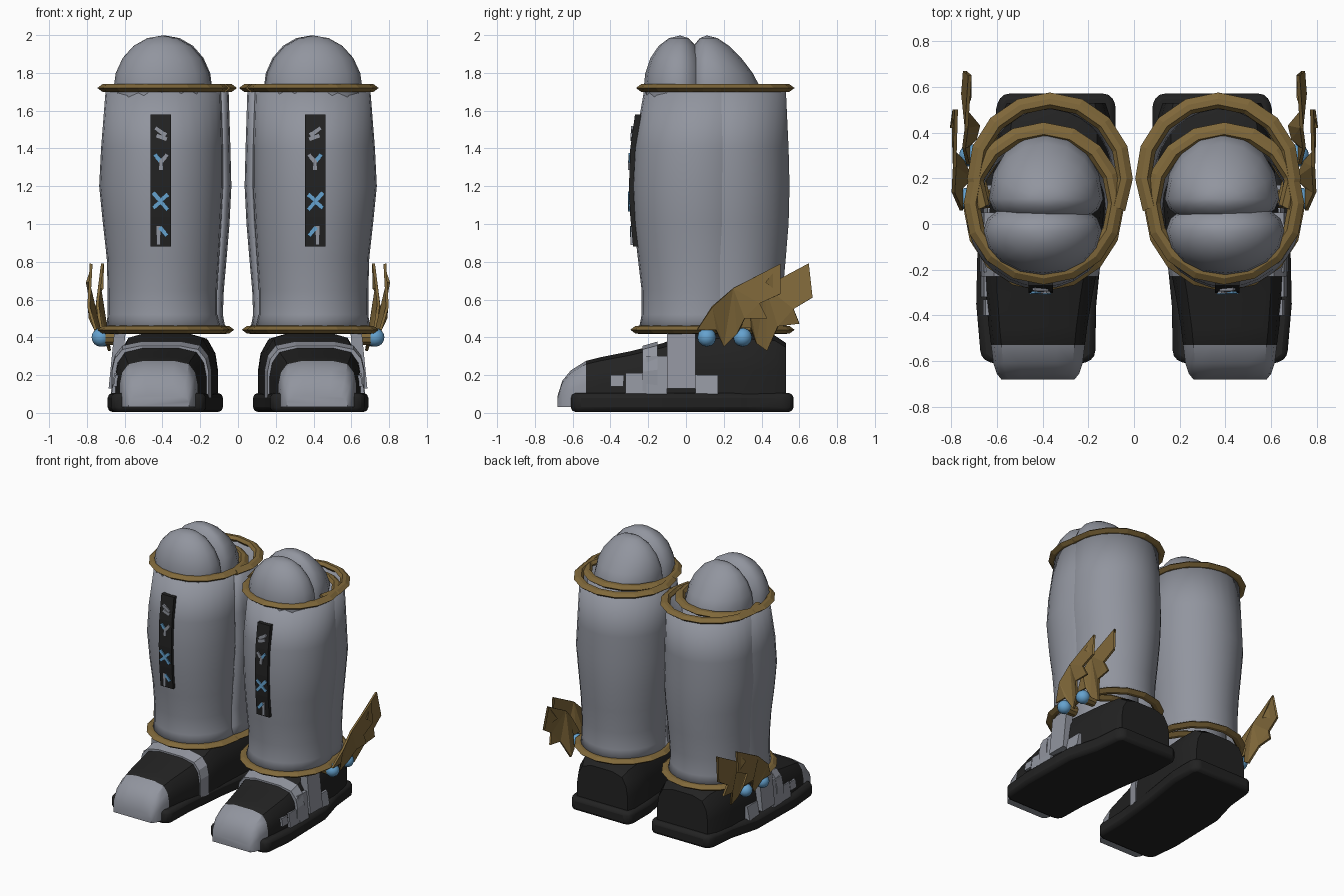
import bpy, bmesh, math
from mathutils import Matrix, Vector

if "Cube" in bpy.data.objects:
    bpy.data.objects.remove(bpy.data.objects["Cube"])


def material(name, rgb):
    m = bpy.data.materials.new(name)
    m.diffuse_color = (*rgb, 1)
    m.use_nodes = True
    m.node_tree.nodes["Principled BSDF"].inputs["Base Color"].default_value = m.diffuse_color
    return m


GREY = material("steel_grey", (0.285, 0.30, 0.345))
BLACK = material("black_leather", (0.016, 0.016, 0.016))
GOLD = material("old_gold", (0.215, 0.138, 0.042))
BLUE = material("gem_blue", (0.13, 0.36, 0.62))


def finish(bm, name, mats, smooth=None, thick=0, bevel=0):
    """Turn a bmesh of the right boot into an object mirrored to the left boot."""
    bmesh.ops.recalc_face_normals(bm, faces=bm.faces)
    me = bpy.data.meshes.new(name)
    bm.to_mesh(me)
    bm.free()
    for m in mats:
        me.materials.append(m)
    if smooth:
        me.shade_smooth()
        me.set_sharp_from_angle(angle=math.radians(smooth))
    ob = bpy.data.objects.new(name, me)
    bpy.context.collection.objects.link(ob)
    if thick:
        s = ob.modifiers.new("thickness", 'SOLIDIFY')
        s.thickness, s.offset = thick, -1
    if bevel:
        b = ob.modifiers.new("bevel", 'BEVEL')
        b.width, b.segments = bevel, 2
    mir = ob.modifiers.new("other_boot", 'MIRROR')
    mir.use_mirror_merge = False
    return ob


def skin(bm, rows, closed_u=False, closed_v=False, caps=False):
    """Bridge rows of points with quads."""
    vs = [[bm.verts.new(p) for p in r] for r in rows]
    n, m = len(vs), len(vs[0])
    for i in range(n if closed_v else n - 1):
        for j in range(m if closed_u else m - 1):
            a, b = vs[i], vs[(i + 1) % n]
            k = (j + 1) % m
            bm.faces.new((a[j], a[k], b[k], b[j]))
    if caps:
        bm.faces.new(vs[0])
        bm.faces.new(vs[-1])


def box(bm, x0, x1, y0, y1, z0, z1, lean=0, rot=0):
    c = Vector(((x0 + x1) / 2, (y0 + y1) / 2, (z0 + z1) / 2))
    mat = (Matrix.Translation(c) @ Matrix.Rotation(rot, 4, 'Y')
           @ Matrix.Diagonal((x1 - x0, y1 - y0, z1 - z0, 1)))
    vs = bmesh.ops.create_cube(bm, size=1, matrix=mat)["verts"]
    for v in vs:
        if lean and v.co.z > c.z:
            v.co.x -= lean
    return vs


# Shin shells: z, x left, x right, y front, y back
FRONT = [(0.44, 0.09, 0.70, -0.25, 0.38), (0.52, 0.11, 0.69, -0.235, 0.37),
         (0.65, 0.11, 0.69, -0.235, 0.37), (0.82, 0.10, 0.695, -0.255, 0.38),
         (1.0, 0.09, 0.715, -0.275, 0.39), (1.2, 0.08, 0.735, -0.285, 0.40),
         (1.4, 0.08, 0.725, -0.275, 0.40), (1.72, 0.09, 0.70, -0.22, 0.40)]
REAR = [(0.44, 0.065, 0.675, -0.10, 0.53), (0.52, 0.08, 0.67, -0.10, 0.515),
        (0.65, 0.075, 0.67, -0.10, 0.515), (0.82, 0.06, 0.675, -0.11, 0.53),
        (1.0, 0.045, 0.69, -0.12, 0.545), (1.2, 0.035, 0.71, -0.12, 0.55),
        (1.4, 0.04, 0.70, -0.12, 0.545), (1.72, 0.05, 0.685, -0.11, 0.53)]


def oval(sec, t, grow=0):
    z, x0, x1, y0, y1 = sec
    return ((x0 + x1) / 2 + ((x1 - x0) / 2 + grow) * math.cos(t),
            (y0 + y1) / 2 + ((y1 - y0) / 2 + grow) * math.sin(t))


for name, secs, a0, a1 in (("front_shin", FRONT, 0, 360), ("rear_calf", REAR, -25, 205)):
    full = a1 - a0 == 360
    n = 28 if full else 20
    bm = bmesh.new()
    ang = [math.radians(a0 + (a1 - a0) * i / (n if full else n - 1)) for i in range(n)]
    skin(bm, [[(*oval(s, t), s[0]) for t in ang] for s in secs], closed_u=full)
    finish(bm, name + "_shell", [GREY], smooth=40, thick=0.015)
    # Faceted gold trims, top and bottom
    n = 16 if full else 11
    ang = [math.radians(a0 + (a1 - a0) * i / (n if full else n - 1)) for i in range(n)]
    lens = [(-0.025, 0), (-0.008, 0.022), (0.018, 0.02), (0.045, 0), (0.018, -0.02), (-0.008, -0.022)]
    for level, s in (("bottom", secs[0]), ("top", secs[-1])):
        bm = bmesh.new()
        skin(bm, [[(*oval(s, t, g), s[0] + h) for g, h in lens] for t in ang],
             closed_u=True, closed_v=full, caps=not full)
        finish(bm, f"{name}_{level}_trim", [GOLD])


# Knee domes: centre x, centre y, front radius, back radius, back taper
for name, cx, cy, rx, rf, rb, taper in (("front_knee_dome", 0.40, -0.03, 0.26, 0.195, 0.14, 0),
                                        ("rear_knee_dome", 0.385, 0.11, 0.25, 0.12, 0.29, 0.38)):
    bm = bmesh.new()
    bmesh.ops.create_uvsphere(bm, u_segments=16, v_segments=10, radius=1)
    bmesh.ops.delete(bm, geom=[v for v in bm.verts if v.co.z < -0.4], context='VERTS')
    for v in bm.verts:
        x, y, z = v.co
        ry = rf if y < 0 else rb * (1 - taper * max(z, 0))
        v.co = (cx + rx * x, cy + ry * y, 1.71 + 0.288 * z)
    finish(bm, name, [GREY], smooth=40)


# Shoe: y, centre x, half width, top z
SHOE = [(-0.68, 0.42, 0.16, 0.09), (-0.655, 0.42, 0.18, 0.17), (-0.61, 0.42, 0.195, 0.225),
        (-0.53, 0.42, 0.205, 0.275), (-0.45, 0.42, 0.215, 0.295), (-0.30, 0.415, 0.235, 0.325),
        (-0.12, 0.40, 0.255, 0.37), (0.02, 0.385, 0.25, 0.425), (0.30, 0.36, 0.25, 0.42),
        (0.47, 0.345, 0.24, 0.41), (0.53, 0.34, 0.215, 0.37)]
ARCH = [(-1, 0), (-1, 0.5), (-0.94, 0.75), (-0.78, 0.93), (-0.4, 1),
        (0.4, 1), (0.78, 0.93), (0.94, 0.75), (1, 0.5), (1, 0)]


def arch(y, cx, hw, zt, z0=0.03):
    return [(cx + u * hw, y, z0 + w * (zt - z0)) for u, w in ARCH]


bm = bmesh.new()
skin(bm, [arch(*s) for s in SHOE], closed_u=True, caps=True)
for f in bm.faces:
    f.material_index = 1 if f.calc_center_median().y < -0.54 else 0
finish(bm, "shoe_upper", [BLACK, GREY], smooth=35)

# Instep strap
bm = bmesh.new()
skin(bm, [arch(-0.23, 0.412, 0.256, 0.355, 0.08), arch(-0.15, 0.405, 0.264, 0.378, 0.08)],
     closed_u=True, caps=True)
finish(bm, "instep_strap", [GREY])

# Sole
bm = bmesh.new()
outline = [(0.17, -0.58), (0.21, -0.61), (0.63, -0.61), (0.67, -0.58), (0.69, -0.35), (0.68, 0.10),
           (0.62, 0.32), (0.60, 0.53), (0.57, 0.57), (0.11, 0.57), (0.08, 0.53), (0.08, 0.32),
           (0.13, 0.0), (0.165, -0.35)]
skin(bm, [[(x, y, z) for x, y in outline] for z in (0.005, 0.105)], closed_u=True, caps=True)
finish(bm, "sole", [BLACK], smooth=35, bevel=0.025)

# Side armour plates: y0, y1, z0, z1, outer x, lean
bm = bmesh.new()
for y0, y1, z0, z1, x1, lean in ((-0.10, 0.05, 0.13, 0.43, 0.685, 0.03),
                                 (-0.21, -0.10, 0.08, 0.30, 0.675, 0.02),
                                 (-0.32, -0.22, 0.10, 0.21, 0.67, 0.015),
                                 (-0.40, -0.33, 0.14, 0.20, 0.66, 0.01),
                                 (0.05, 0.17, 0.10, 0.20, 0.66, 0.02)):
    box(bm, x1 - 0.06, x1, y0, y1, z0, z1, lean)
finish(bm, "side_plates", [GREY])

# Ankle wings, drawn in side profile (y, z) and bowed outward
WINGS = {
    "front_wing": ([(0.06, 0.44), (0.14, 0.56), (0.25, 0.66), (0.50, 0.79), (0.42, 0.69),
                    (0.50, 0.63), (0.39, 0.58), (0.43, 0.50), (0.31, 0.50), (0.27, 0.42),
                    (0.20, 0.35), (0.16, 0.44)], 0.72, 0.80, 0.785),
    "rear_wing": ([(0.26, 0.45), (0.33, 0.58), (0.42, 0.67), (0.65, 0.79), (0.54, 0.66),
                   (0.67, 0.61), (0.57, 0.55), (0.60, 0.475), (0.49, 0.46), (0.43, 0.33),
                   (0.37, 0.37), (0.34, 0.45)], 0.68, 0.745, 0.71)}
for name, (pts, x_low, x_mid, x_tip) in WINGS.items():
    bm = bmesh.new()
    bm.faces.new([bm.verts.new((0, y, z)) for y, z in pts])
    bmesh.ops.triangulate(bm, faces=bm.faces)
    for v in bm.verts:
        z = v.co.z
        k = (z - 0.35) / 0.17
        v.co.x = x_low + (x_mid - x_low) * k if k < 1 else x_mid + (x_tip - x_mid) * (z - 0.52) / 0.27
    finish(bm, name, [GOLD], thick=0.015)

# Gems below the wings, each in a gold socket
for name, x, y in (("front_gem", 0.725, 0.11), ("rear_gem", 0.715, 0.30)):
    turn = Matrix.Translation((x, y, 0.40)) @ Matrix.Rotation(math.pi / 2, 4, 'Y')
    bm = bmesh.new()
    bmesh.ops.create_uvsphere(bm, u_segments=12, v_segments=8, radius=0.05, matrix=turn)
    finish(bm, name, [BLUE], smooth=40)
    bm = bmesh.new()
    bmesh.ops.create_cone(bm, cap_ends=True, segments=10, radius1=0.04, radius2=0.045, depth=0.09,
                          matrix=Matrix.Translation((-0.05, 0, 0)) @ turn)
    finish(bm, name + "_socket", [GOLD])

# Black strip down the shin, following its curve
STRIP = [(0.88, -0.28), (1.04, -0.295), (1.2, -0.302), (1.4, -0.295), (1.58, -0.27)]
bm = bmesh.new()
skin(bm, [[(0.355, y, z), (0.462, y, z), (0.462, y + 0.05, z), (0.355, y + 0.05, z)]
          for z, y in STRIP], closed_u=True, caps=True)
finish(bm, "shin_strip", [BLACK])

# Small inlaid bars: x, z, length, angle, colour index
bm = bmesh.new()
for x, z, length, deg, col in ((0.41, 1.49, 0.07, 55, 0), (0.405, 1.46, 0.06, 70, 0),
                               (0.39, 1.35, 0.05, -40, 0), (0.425, 1.35, 0.05, 40, 1),
                               (0.408, 1.31, 0.05, 0, 0), (0.41, 1.12, 0.12, 40, 1),
                               (0.39, 1.14, 0.05, -50, 1), (0.43, 1.10, 0.05, -50, 1),
                               (0.42, 0.94, 0.10, 0, 0), (0.395, 0.96, 0.06, 40, 1)):
    y = next(b[1] + (a[1] - b[1]) * (b[0] - z) / (b[0] - a[0])
             for a, b in zip(STRIP, STRIP[1:]) if z <= b[0])
    for v in box(bm, x - 0.011, x + 0.011, y - 0.008, y + 0.004, z - length / 2, z + length / 2,
                 rot=math.radians(deg)):
        for f in v.link_faces:
            f.material_index = col
finish(bm, "strip_inlays", [GREY, BLUE])
